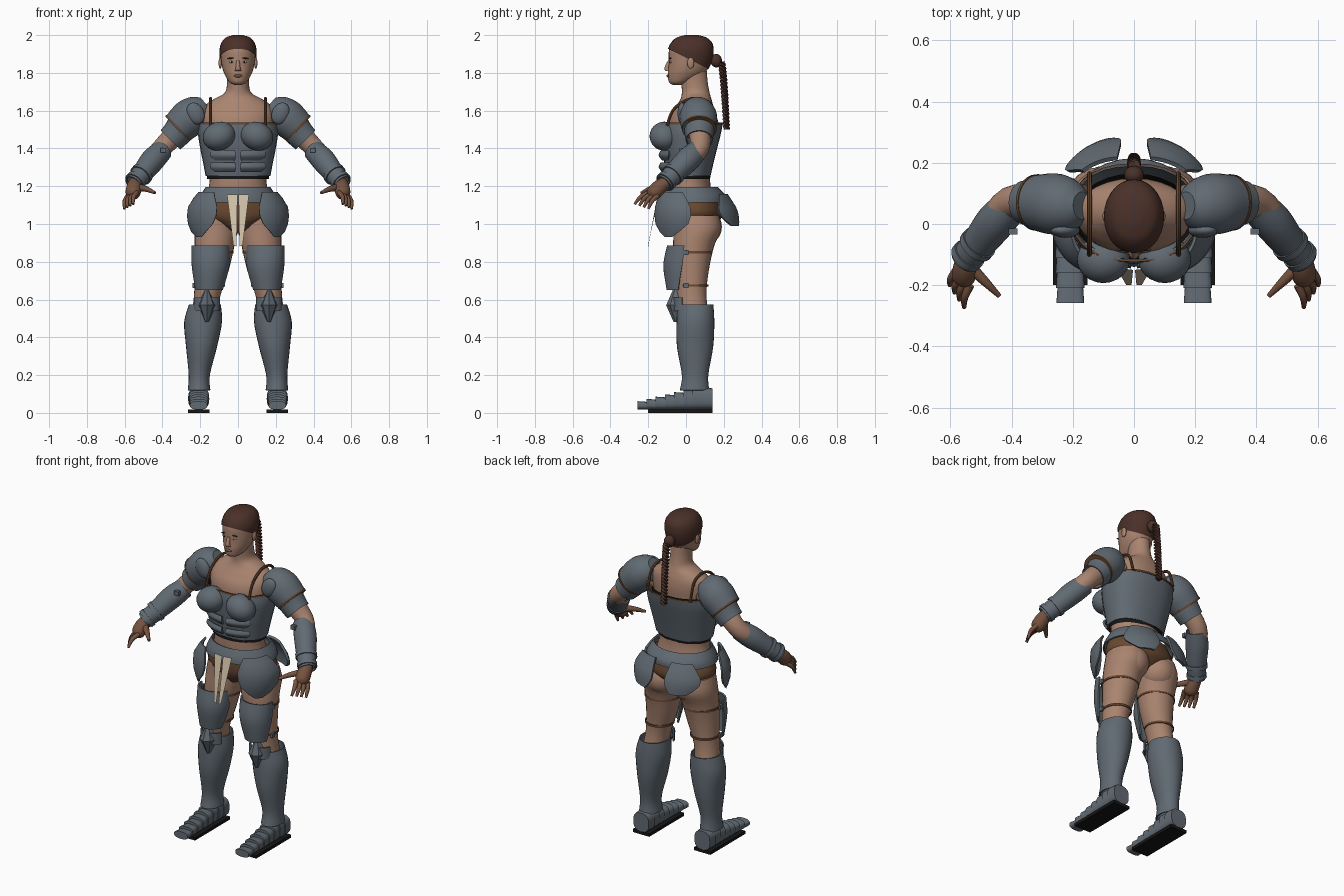
import bpy
import bmesh
from math import cos, sin, pi, radians, copysign
from mathutils import Vector, Matrix

cube = bpy.data.objects.get("Cube")
if cube:
    bpy.data.objects.remove(cube)


def material(name, red, green, blue):
    mat = bpy.data.materials.new(name)
    mat.use_nodes = True
    colour = (red, green, blue, 1)
    mat.diffuse_color = colour
    shader = mat.node_tree.nodes["Principled BSDF"]
    shader.inputs["Base Color"].default_value = colour
    shader.inputs["Roughness"].default_value = .7
    return mat


skin = material("skin", .40, .23, .16)
tan = material("tanned_hand_skin", .18, .085, .05)
steel = material("blue_grey_steel", .12, .145, .17)
hair = material("dark_brown_hair", .07, .03, .022)
leather = material("brown_leather", .14, .065, .03)
linen = material("cream_linen", .65, .55, .4)
black = material("black_cloth", .008, .008, .008)

UP, FORWARD = Vector((0, 0, 1)), Vector((0, -1, 0))


def finish(name, bm, mat, pair=False, angle=40):
    """Turn a bmesh into a shaded object, mirrored to the other side if it is a pair."""
    bmesh.ops.recalc_face_normals(bm, faces=bm.faces[:])
    mesh = bpy.data.meshes.new(name)
    bm.to_mesh(mesh)
    bm.free()
    mesh.materials.append(mat)
    obj = bpy.data.objects.new(name, mesh)
    bpy.context.collection.objects.link(obj)
    bpy.ops.object.select_all(action='DESELECT')
    obj.select_set(True)
    bpy.context.view_layer.objects.active = obj
    bpy.ops.object.shade_smooth_by_angle(angle=radians(angle))
    if pair:
        obj.modifiers.new("other_side", 'MIRROR')
    return obj


def refine(rows, steps):
    """Catmull-Rom interpolation between cross-sections."""
    result = []
    for i in range(len(rows) - 1):
        a, b, c, d = (rows[max(0, min(len(rows) - 1, i + k))] for k in (-1, 0, 1, 2))
        for s in range(steps):
            t = s / steps
            result.append([q + t * (r - p) / 2 + t * t * (p - 2.5 * q + 2 * r - d_ / 2)
                           + t ** 3 * (1.5 * (q - r) + (d_ - p) / 2)
                           for p, q, r, d_ in zip(a, b, c, d)])
    return result + [list(rows[-1])]


def loft(name, rows, mat, axis=UP, sides=28, steps=4, power=2, thick=0,
         pair=False, cap=True, angle=40):
    """Skin elliptical sections (x, y, z, rx, ry, start, end); axis None follows the path."""
    full = [tuple(r) + (r[3],) * (len(r) == 4) for r in rows]
    full = [r + (0, 360) if len(r) == 5 else r for r in full]
    closed = full[0][6] - full[0][5] == 360
    full = refine(full, steps)
    bm, rings = bmesh.new(), []
    for i, (x, y, z, rx, ry, start, end) in enumerate(full):
        before, after = full[max(i - 1, 0)], full[min(i + 1, len(full) - 1)]
        d = axis or (Vector(after[:3]) - Vector(before[:3])).normalized()
        u = Vector((1, 0, 0))
        u = (u - d * u.dot(d)).normalized()
        v = d.cross(u)
        ring = []
        for k in range(sides if closed else sides + 1):
            a = radians(start + (end - start) * k / sides)
            c, s = (copysign(abs(f) ** (2 / power), f) for f in (cos(a), sin(a)))
            ring.append(bm.verts.new(Vector((x, y, z)) + u * rx * c + v * ry * s))
        rings.append(ring)
    for low, high in zip(rings, rings[1:]):
        for k in range(sides):
            n = (k + 1) % len(low)
            bm.faces.new((low[k], low[n], high[n], high[k]))
    if closed and cap:
        bm.faces.new(rings[0])
        bm.faces.new(rings[-1])
    if thick:
        bmesh.ops.recalc_face_normals(bm, faces=bm.faces[:])
        bmesh.ops.solidify(bm, geom=bm.faces[:], thickness=thick)
    return finish(name, bm, mat, pair, angle)


def ball(name, centre, size, mat, pair=False, tilt=0):
    bm = bmesh.new()
    place = Matrix.Translation(centre) @ Matrix.Rotation(radians(tilt), 4, 'Y')
    bmesh.ops.create_uvsphere(bm, u_segments=24, v_segments=14, radius=1,
                              matrix=place @ Matrix.Diagonal((*size, 1)))
    return finish(name, bm, mat, pair)


def block(name, centre, size, mat, pair=True):
    bm = bmesh.new()
    bmesh.ops.create_cube(bm, size=1, matrix=Matrix.Translation(centre) @ Matrix.Diagonal((*size, 1)))
    return finish(name, bm, mat, pair)


def span(x, front, back, z, half):
    """Section given by its front and back instead of its centre."""
    return (x, (front + back) / 2, z, half, (back - front) / 2)


# Head, hair cap and face
skull = [span(0, *s) for s in (
    (-.07, -.02, 1.737, .02), (-.09, .02, 1.75, .045), (-.096, .09, 1.79, .07),
    (-.093, .12, 1.83, .084), (-.092, .137, 1.88, .091), (-.09, .14, 1.92, .092),
    (-.074, .133, 1.955, .082), (-.045, .105, 1.982, .06), (0, .06, 1.996, .02))]
loft("head", skull, skin)
cap = loft("hair_cap", [(x, y, z + .004, rx + .006, ry + .006) for x, y, z, rx, ry in skull], hair)
bm = bmesh.new()
bm.from_mesh(cap.data)
bmesh.ops.bisect_plane(bm, geom=bm.verts[:] + bm.edges[:] + bm.faces[:], clear_inner=True,
                       plane_co=(0, -.09, 1.925), plane_no=(0, .5, 1))
bm.to_mesh(cap.data)
bm.free()
loft("nose", [(0, -.088, 1.865, .008), (0, -.1, 1.825, .013, .015), (0, -.093, 1.81, .018, .013)], skin)
ball("ears", (.094, .025, 1.852), (.009, .018, .03), skin, True)
ball("eyes", (.033, -.081, 1.858), (.014, .006, .006), linen, True)
ball("pupils", (.033, -.085, 1.858), (.005, .004, .005), black, True)
ball("eyebrows", (.036, -.083, 1.878), (.02, .006, .004), hair, True, 6)
ball("lips", (0, -.095, 1.784), (.024, .008, .008), tan)

# Bun and three-strand braid
ball("hair_bun", (0, .16, 1.865), (.032, .03, .036), hair)
for strand in range(3):
    path = []
    for i in range(41):
        t = i / 40
        turn = t * 12 * pi + strand * 2 * pi / 3
        path.append((.012 * cos(turn), .185 + .03 * t ** .6 + .01 * sin(turn),
                     1.86 - .36 * t, .012 - .003 * t))
    loft("braid_strand", path, hair, axis=UP, sides=8, steps=1)

# Torso, undershirt and briefs
loft("torso", [span(0, *s) for s in (
    (-.09, .16, 1.06, .19), (-.1, .13, 1.2, .153), (-.1, .13, 1.3, .16), (-.1, .14, 1.45, .18),
    (-.09, .15, 1.56, .19), (-.055, .145, 1.62, .18), (-.03, .135, 1.66, .13),
    (-.022, .125, 1.695, .07), (-.025, .115, 1.75, .058), (-.03, .11, 1.81, .06))], skin)
loft("undershirt", [span(0, *s) for s in (
    (-.104, .127, 1.237, .163), (-.108, .145, 1.35, .175), (-.115, .165, 1.53, .198))], black, cap=False)
loft("briefs", [span(0, *s) for s in (
    (-.06, .1, .96, .035), (-.085, .16, 1.0, .12), (-.1, .192, 1.05, .213), (-.1, .17, 1.14, .19))], leather)

# Breastplate with moulded bust and belly plates
loft("breastplate", [span(0, *s) for s in (
    (-.105, .13, 1.255, .172), (-.115, .145, 1.32, .184), (-.125, .165, 1.4, .2),
    (-.13, .185, 1.48, .212), (-.122, .195, 1.535, .206))], steel, power=2.3, thick=.006, cap=False)
loft("breastplate_trim", [span(0, *s) for s in (
    (-.125, .198, 1.528, .209), (-.124, .198, 1.538, .208))], leather, power=2.3, thick=.006, cap=False)
ball("bust_plates", (.1, -.115, 1.465), (.088, .078, .075), steel, True, 20)
for low, high in ((1.275, 1.325), (1.335, 1.39)):
    loft("belly_plate", [(0, .01, low, .188, .135, 275, 310), (0, .01, (low + high) / 2, .2, .155, 273, 318),
                         (0, .01, high, .2, .145, 275, 315)], steel, thick=.012, pair=True)
loft("shoulder_straps", [(.145, y, z, .008) for y, z in (
    (-.1, 1.52), (-.07, 1.6), (-.01, 1.65), (.06, 1.665), (.13, 1.635), (.165, 1.53))],
    leather, axis=None, sides=8, pair=True)

# Belt, hip plates, rear plates and loincloth
loft("belt", [span(0, *s) for s in (
    (-.14, .215, 1.115, .212), (-.135, .21, 1.15, .2), (-.115, .17, 1.195, .172))],
    steel, thick=.008, cap=False)
loft("hip_plates", [(.1, 0, 1.17, .11, .14, 285, 352), (.1, 0, 1.09, .165, .165, 274, 368),
                    (.1, 0, 1.0, .165, .165, 282, 364), (.1, 0, .93, .14, .15, 312, 330)],
     steel, steps=2, thick=.012, pair=True)
loft("rear_plates", [(.04, .1, 1.16, .17, .12, 40, 85), (.04, .1, 1.09, .2, .165, 27, 89),
                     (.04, .1, 1.04, .21, .18, 30, 88), (.04, .1, .99, .2, .185, 50, 78)],
     steel, steps=2, thick=.014, pair=True)
bm = bmesh.new()
corners = [(.003, -.15, 1.155), (.058, -.143, 1.155), (.025, -.2, .89), (.008, -.2, .88)]
bm.faces.new([bm.verts.new(c) for c in corners])
bmesh.ops.solidify(bm, geom=bm.faces[:], thickness=.006)
finish("loincloth_strips", bm, linen, True)

# Legs
loft("legs", [(.11, .055, 1.045, .1, .12), (.115, .06, .97, .113, .125), (.125, .04, .88, .105, .108),
              (.14, .03, .75, .09, .09), (.163, .03, .62, .07, .078), (.18, .045, .5, .07, .08)],
     skin, pair=True)
ball("buttocks", (.095, .09, .985), (.1, .1, .1), skin, True)
for x, z, rx in ((.13, .85, .106), (.153, .675, .083)):
    loft("thigh_strap", [(x, .035, z - .006, rx, rx), (x, .035, z + .006, rx, rx)],
         leather, steps=1, thick=.005, pair=True, cap=False)
    block("strap_buckle", (x + rx, 0, z), (.012, .024, .026), steel)
loft("thigh_plates", [(.145, -.02, .885, .1, .08, 190, 368), (.145, -.02, .78, .1, .1, 180, 360),
                      (.153, -.02, .65, .075, .082, 195, 345)], steel, thick=.01, pair=True)

# Greaves and faceted knee guards
loft("greaves", [(.175, .05, .575, .084, .095), (.185, .05, .48, .1, .1), (.193, .048, .35, .082, .096),
                 (.205, .048, .2, .056, .07), (.206, .045, .12, .06, .078)], steel, thick=.007, pair=True, cap=False)
loft("knee_guards", [(.165, -.035, .65, .012, .035, 180, 360), (.165, -.035, .57, .05, .07, 180, 360),
                     (.165, -.035, .48, .01, .03, 180, 360)],
     steel, sides=4, steps=1, thick=.01, pair=True, angle=20)
loft("knee_wings", [(.165, -.01, .61, .07, .06, 190, 350), (.165, -.01, .54, .07, .06, 190, 350)],
     steel, steps=1, thick=.008, pair=True)

# Lamed sabatons on flat soles
lames = 8
for i in range(lames):
    back, front = .14 - .39 * i / lames, .14 - .39 * (i + 1) / lames - .008
    tall = .062 - .006 * max(0, i - 1)
    wide = .056 - .0015 * i
    loft("sabaton_lame", [(.208, back, .018 + tall - .006, wide - .004, tall - .006),
                          (.208, front, .018 + tall - .004, wide, tall - .004)],
         steel, axis=FORWARD, steps=1, power=2.8, pair=True)
block("soles", (.208, -.03, .009), (.112, .34, .018), black)

# Arms
loft("arms", [(.17, .06, 1.57, .07), (.3, .07, 1.5, .06), (.405, .07, 1.4, .052),
              (.47, -.015, 1.32, .05), (.55, -.11, 1.22, .036)], skin, axis=None, pair=True)
loft("pauldrons", [(.17, .06, 1.635, .045), (.2, .06, 1.61, .08), (.255, .065, 1.565, .1),
                   (.32, .07, 1.505, .09)], steel, axis=None, pair=True)
loft("upper_arm_lames", [(.29, .07, 1.525, .085), (.32, .07, 1.485, .078), (.358, .07, 1.445, .072)],
     steel, axis=None, thick=.006, pair=True, cap=False)
loft("pauldron_trim", [(.313, .07, 1.512, .093), (.321, .07, 1.504, .092)], leather, axis=None,
     steps=1, pair=True)
ball("pauldron_bosses", (.225, -.02, 1.585), (.045, .025, .06), steel, True, 25)
loft("vambraces", [(.4, .06, 1.39, .056), (.45, .01, 1.34, .064), (.505, -.06, 1.27, .056),
                   (.555, -.118, 1.213, .048)], steel, axis=None, thick=.006, pair=True, cap=False)
for x, y, z, r in ((.505, -.06, 1.27, .061), (.537, -.097, 1.234, .056)):
    loft("vambrace_band", [(x, y, z, r), (x + .012, y - .014, z - .014, r)], steel,
         axis=None, steps=1, pair=True)
block("arm_buckles", (.395, -.025, 1.39), (.03, .02, .025), steel)

# Hands
loft("palms", [(.545, -.1, 1.225, .03), (.55, -.14, 1.195, .04), (.557, -.175, 1.16, .038),
               (.562, -.19, 1.145, .02)], tan, axis=None, pair=True)
for finger in range(4):
    f = finger / 3
    root = Vector((.535, -.2, 1.165)).lerp(Vector((.58, -.15, 1.15)), f)
    tip = Vector((.555, -.272, 1.105)).lerp(Vector((.602, -.2, 1.08)), f)
    middle = (root + tip) / 2 + Vector((.008, -.004, .008))
    loft("finger", [(*root, .014), (*middle, .012), (*tip, .007)], tan, axis=None, sides=10, pair=True)
loft("thumbs", [(.535, -.14, 1.195, .02), (.485, -.19, 1.185, .015), (.44, -.235, 1.165, .008)],
     tan, axis=None, sides=10, pair=True)
